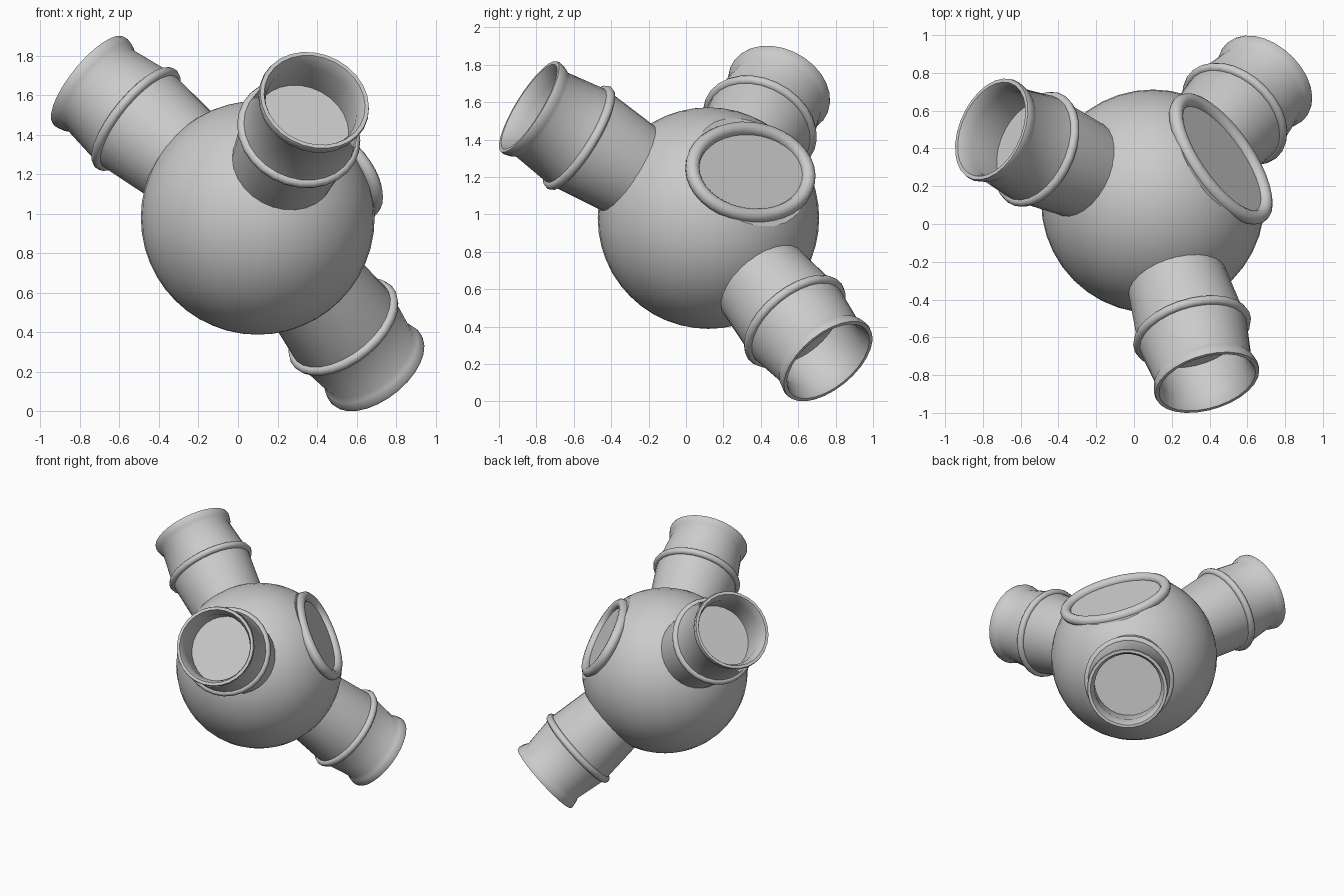
import bpy, bmesh, math
from mathutils import Vector, Matrix

if "Cube" in bpy.data.objects:
    bpy.data.objects.remove(bpy.data.objects["Cube"])

C = Vector((0.10, 0.12, 0.98))   # hub centre
R = 0.592                        # hub radius


def finish(bm, name, angle=40):
    bmesh.ops.recalc_face_normals(bm, faces=bm.faces)
    me = bpy.data.meshes.new(name)
    bm.to_mesh(me)
    bm.free()
    ob = bpy.data.objects.new(name, me)
    bpy.context.collection.objects.link(ob)
    bpy.ops.object.select_all(action='DESELECT')
    ob.select_set(True)
    bpy.context.view_layer.objects.active = ob
    bpy.ops.object.shade_smooth_by_angle(angle=math.radians(angle))
    return ob


def frame(n, l):
    # matrix whose z column is n and x column lies near l, placed at the hub centre
    n = n.normalized()
    x = (l - n * l.dot(n)).normalized()
    y = n.cross(x)
    return Matrix.Translation(C) @ Matrix((x, y, n)).transposed().to_4x4()


def bridge(bm, a, b):
    k = len(a)
    for i in range(k):
        bm.faces.new((a[i], a[(i + 1) % k], b[(i + 1) % k], b[i]))


def lathe(name, profile, mat, seg=28):
    bm = bmesh.new()
    rings = [[bm.verts.new(mat @ Vector((r * math.cos(2 * math.pi * i / seg),
                                         r * math.sin(2 * math.pi * i / seg), t)))
              for i in range(seg)] for r, t in profile]
    for a, b in zip(rings, rings[1:]):
        bridge(bm, a, b)
    bm.faces.new(rings[-1])      # recessed floor of the socket
    return finish(bm, name)


def ring(name, a, b, minor, t, mat, seg=36, sides=10):
    # elliptical torus lying in the plane z = t
    bm = bmesh.new()
    loops = []
    for i in range(seg):
        u = 2 * math.pi * i / seg
        p = Vector((a * math.cos(u), b * math.sin(u), t))
        out = Vector((b * math.cos(u), a * math.sin(u), 0)).normalized()
        loops.append([bm.verts.new(mat @ (p + minor * (
            out * math.cos(2 * math.pi * j / sides)
            + Vector((0, 0, math.sin(2 * math.pi * j / sides))))))
            for j in range(sides)])
    for i in range(seg):
        bridge(bm, loops[i], loops[(i + 1) % seg])
    return finish(bm, name, 60)


# Window orientation: flat oval on the upper right of the hub
n = Vector((0.734, 0.458, 0.50)).normalized()
win = frame(n, Vector((0.47, -0.876, 0.11))) @ Matrix.Rotation(math.radians(18), 4, 'Z')
OFF = 0.487

# Hub: sphere with a flat cut behind the window
bm = bmesh.new()
bmesh.ops.create_uvsphere(bm, u_segments=40, v_segments=24, radius=R,
                          matrix=Matrix.Translation(C))
cut = bmesh.ops.bisect_plane(bm, geom=bm.verts[:] + bm.edges[:] + bm.faces[:],
                             plane_co=C + n * OFF, plane_no=n, clear_outer=True)
bmesh.ops.holes_fill(bm, edges=[e for e in bm.edges if e.is_boundary], sides=0)
finish(bm, "hub", 30)

# Window panel and frame
bm = bmesh.new()
bmesh.ops.create_circle(bm, cap_ends=True, segments=36, radius=1,
                        matrix=win @ Matrix.Translation((0, 0, OFF + 0.004))
                        @ Matrix.Diagonal((0.37, 0.265, 1, 1)))
finish(bm, "window_panel")
ring("window_frame", 0.37, 0.265, 0.038, OFF + 0.003, win)

# Three sockets: flared outside, lipped mouth, recessed floor; (radius, distance along axis)
profile = [(0.265, 0.48), (0.268, 0.54), (0.295, 0.83), (0.293, 0.87), (0.263, 1.085),
           (0.278, 1.11), (0.288, 1.15), (0.284, 1.165), (0.264, 1.165), (0.256, 1.15),
           (0.238, 1.09), (0.246, 0.90)]
tips = {"front": (0.285, -0.95, 0.59), "left": (-0.85, 0.38, 0.69), "lower": (0.60, 0.64, -0.765)}
for key, tip in tips.items():
    m = frame(Vector(tip), Vector((0.3, 0.2, 1)))
    lathe(key + "_socket", profile, m)
    ring(key + "_band", 0.296, 0.296, 0.026, 0.84, m, 28, 8)
